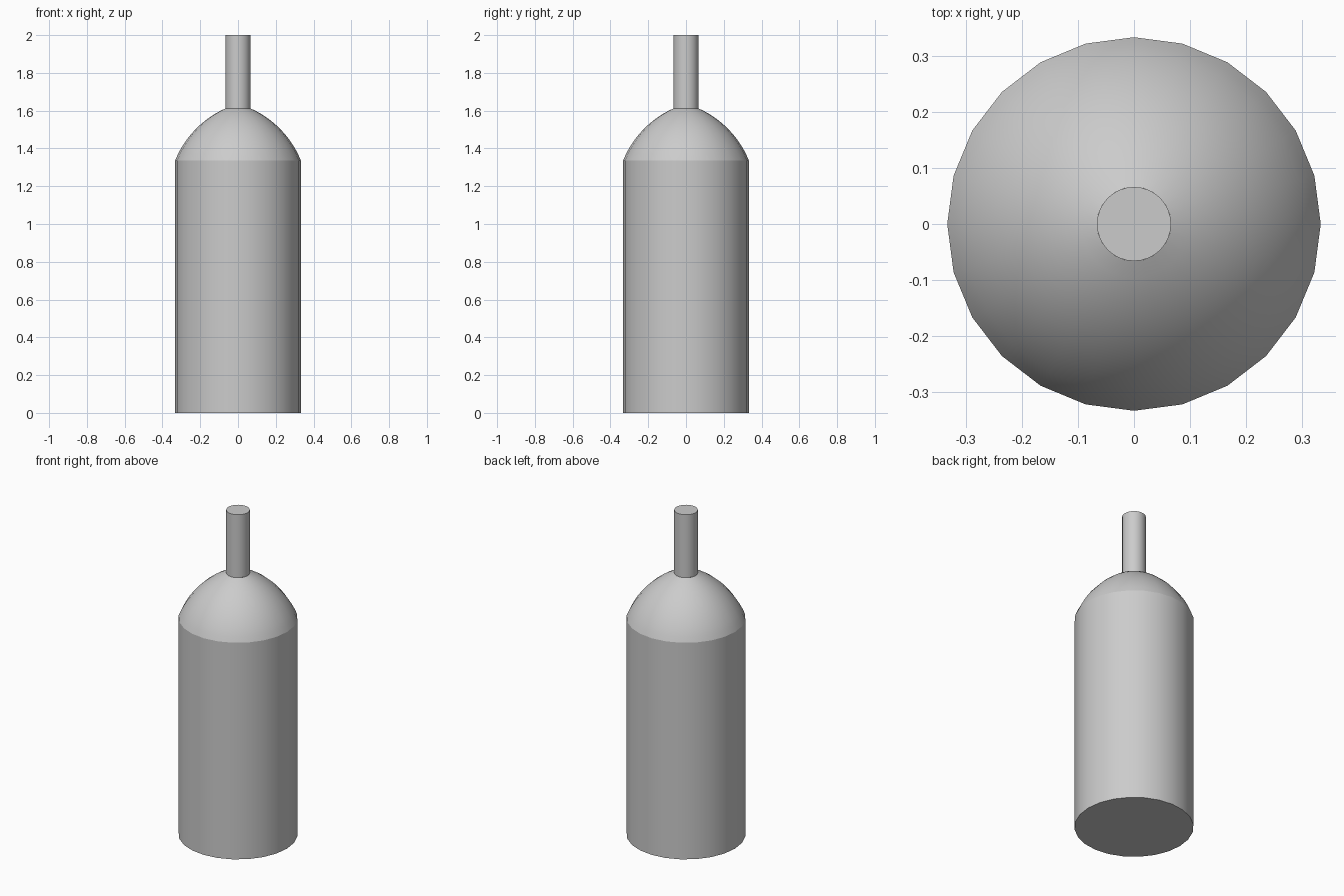
import bpy, bmesh, math

cube = bpy.data.objects.get("Cube")
if cube:
    bpy.data.objects.remove(cube, do_unlink=True)

# One plain grey for the whole bottle
grey = bpy.data.materials.new("light grey")
grey.use_nodes = True
colour = (0.6, 0.6, 0.6, 1)
grey.diffuse_color = colour
grey.node_tree.nodes["Principled BSDF"].inputs["Base Color"].default_value = colour


def lathe(name, profile, sides, cap=None):
    """Revolve (radius, z) points, listed bottom to top; cap is 'bottom', 'top' or None."""
    bm = bmesh.new()
    rings = [[bm.verts.new((r * math.cos(i * math.tau / sides),
                            r * math.sin(i * math.tau / sides), z))
              for i in range(sides)] for r, z in profile]
    for low, high in zip(rings, rings[1:]):
        for i in range(sides):
            j = (i + 1) % sides
            bm.faces.new((low[i], low[j], high[j], high[i]))
    if cap == "bottom":
        bm.faces.new(rings[0][::-1])
    elif cap == "top":
        bm.faces.new(rings[-1])
    mesh = bpy.data.meshes.new(name)
    bm.to_mesh(mesh)
    bm.free()
    mesh.materials.append(grey)
    obj = bpy.data.objects.new(name, mesh)
    bpy.context.collection.objects.link(obj)
    bpy.ops.object.select_all(action='DESELECT')
    obj.select_set(True)
    bpy.context.view_layer.objects.active = obj
    bpy.ops.object.shade_smooth_by_angle(angle=math.radians(30))
    return obj


BODY_R, NECK_R = 0.333, 0.066
SHOULDER_Z, NECK_Z, TOP_Z = 1.335, 1.612, 2.0

# Straight body with a flat base
lathe("body", [(BODY_R, 0), (BODY_R, SHOULDER_Z)], 24, "bottom")

# Domed shoulder: a circular arc from the body rim to the neck
ARC_R, STEPS = 0.514, 12
dome = [(BODY_R, SHOULDER_Z)]
for k in range(1, STEPS):
    a = math.radians(68 - 44 * k / STEPS)
    dome.append((-0.143 + ARC_R * math.sin(a), 1.1425 + ARC_R * math.cos(a)))
dome.append((NECK_R, NECK_Z))
lathe("shoulder", dome, 24)

# Narrow neck with a flat top
lathe("neck", [(NECK_R, NECK_Z), (NECK_R, TOP_Z)], 32, "top")
